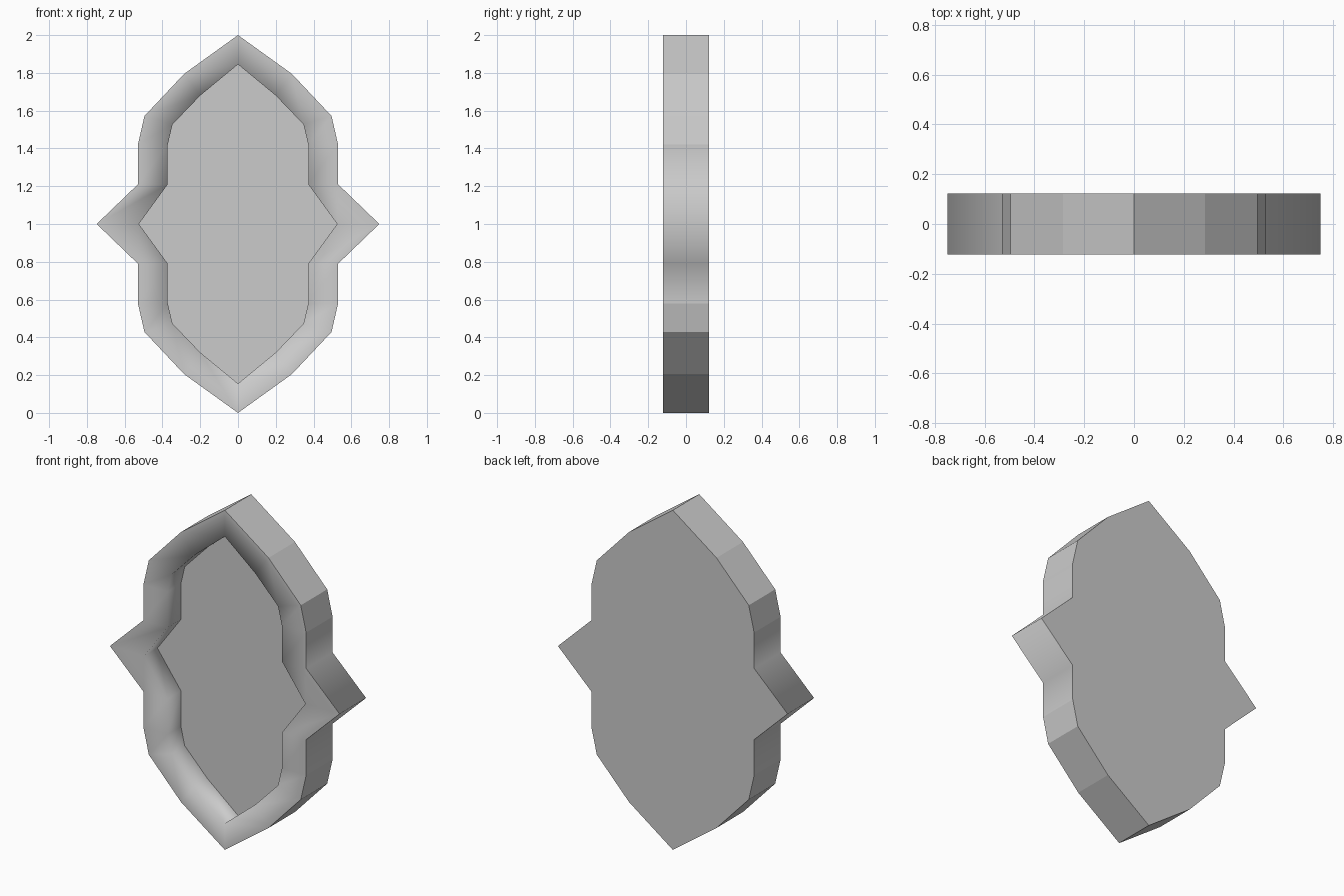
import bpy, bmesh

if "Cube" in bpy.data.objects:
    bpy.data.objects.remove(bpy.data.objects["Cube"])

# Right-hand profiles (x, z above mid-height), top point to side tip
OUTER = [(0, 1.0), (0.285, 0.795), (0.495, 0.572), (0.53, 0.42), (0.53, 0.21), (0.748, 0)]
INNER = [(0, 0.845), (0.2, 0.68), (0.347, 0.527), (0.372, 0.42), (0.372, 0.21), (0.525, 0)]
DEPTH = 0.123   # half thickness
FLOOR = 0.0     # y of the recessed panel


def full_loop(q):
    """Mirror a quarter profile into a closed outline centred on z = 1."""
    right = q + [(x, -z) for x, z in q[-2::-1]]
    left = [(-x, z) for x, z in right[-2:0:-1]]
    return [(x, z + 1) for x, z in right + left]


bm = bmesh.new()


def ring(q, y):
    return [bm.verts.new((x, y, z)) for x, z in full_loop(q)]


def bridge(a, b):
    n = len(a)
    for i in range(n):
        bm.faces.new((a[i], a[(i + 1) % n], b[(i + 1) % n], b[i])).smooth = True


back = ring(OUTER, DEPTH)
front = ring(OUTER, -DEPTH)
lip = ring(INNER, -DEPTH)
floor = ring(INNER, FLOOR)

# Outer wall, front border, recess wall, then the two flat panels
for a, b in ((back, front), (front, lip), (lip, floor)):
    bridge(a, b)
bm.faces.new(back)
bm.faces.new(floor)
bmesh.ops.recalc_face_normals(bm, faces=bm.faces[:])

# Crisp rims, and crisp outer corners except around the side points
for loop in (back, front, floor):
    for i, v in enumerate(loop):
        bm.edges.get((v, loop[(i + 1) % len(loop)])).smooth = False
for a, b in zip(back, front):
    if abs(a.co.z - 1) > 0.3:
        bm.edges.get((a, b)).smooth = False

mesh = bpy.data.meshes.new("recessed_plaque")
bm.to_mesh(mesh)
bm.free()
bpy.context.collection.objects.link(bpy.data.objects.new("recessed_plaque", mesh))
